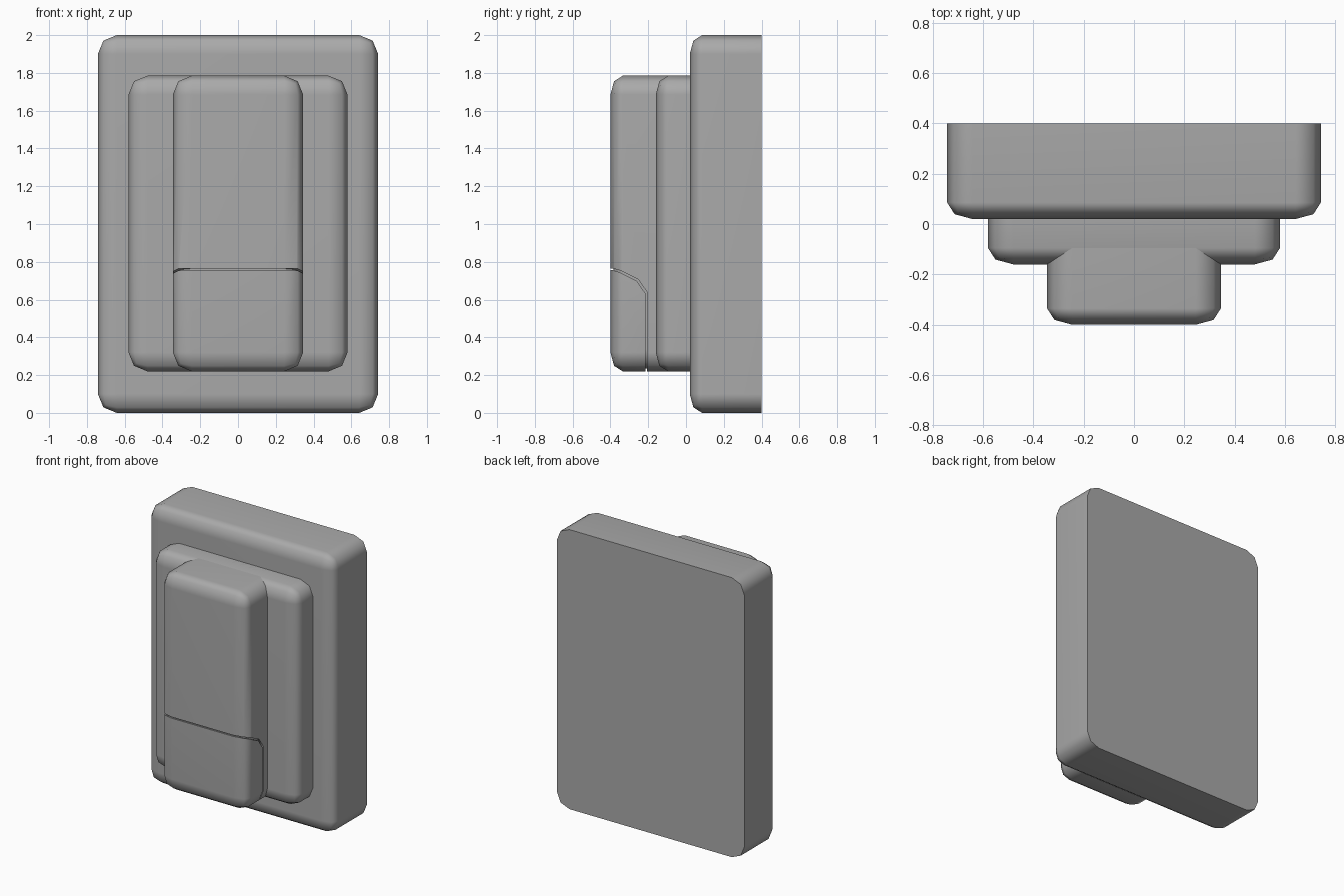
import bpy
import bmesh

cube = bpy.data.objects.get("Cube")
if cube:
    bpy.data.objects.remove(cube, do_unlink=True)

grey = bpy.data.materials.new("mid grey")
grey.use_nodes = True
grey.diffuse_color = (0.4, 0.4, 0.4, 1)
grey.node_tree.nodes["Principled BSDF"].inputs["Base Color"].default_value = (0.4, 0.4, 0.4, 1)


def finish(bm, name):
    bmesh.ops.recalc_face_normals(bm, faces=bm.faces)
    mesh = bpy.data.meshes.new(name)
    bm.to_mesh(mesh)
    bm.free()
    mesh.materials.append(grey)
    obj = bpy.data.objects.new(name, mesh)
    bpy.context.collection.objects.link(obj)
    return obj


def select(obj):
    bpy.ops.object.select_all(action='DESELECT')
    obj.select_set(True)
    bpy.context.view_layer.objects.active = obj


def smooth(obj):
    select(obj)
    bpy.ops.object.shade_smooth_by_angle(angle=1.0)
    mod = obj.modifiers.new("Weighted normals", 'WEIGHTED_NORMAL')
    mod.keep_sharp = True


def rounded_block(name, half_x, front, back, bottom, top, radius=0.1, flatten=0.65):
    """Block with an open-cornered flat back; the front rounding is shallower in depth."""
    bm = bmesh.new()
    bmesh.ops.create_cube(bm, size=1)
    for v in bm.verts:
        v.co.x *= 2 * half_x
        v.co.y = (front if v.co.y < 0 else back) / flatten
        v.co.z = bottom if v.co.z < 0 else top
    edges = [e for e in bm.edges if any(v.co.y < back / flatten - 0.01 for v in e.verts)]
    bmesh.ops.bevel(bm, geom=edges, offset=radius, segments=2, profile=0.5, affect='EDGES')
    for v in bm.verts:
        v.co.y *= flatten
    return finish(bm, name)


# Stepped plates
smooth(rounded_block("base_plate", 0.742, 0.02, 0.4, 0, 2))
smooth(rounded_block("middle_plate", 0.58, -0.16, 0.05, 0.22, 1.785))

# Handle, split into body and lower paddle by a narrow curved seam
handle = rounded_block("handle", 0.345, -0.4, 0.04, 0.22, 1.785)
path = [(-0.45, 0.76), (-0.39, 0.756), (-0.352, 0.745), (-0.262, 0.7), (-0.215, 0.633), (-0.215, 0.1)]
outline = path + [(y + 0.008, z + 0.008) for y, z in reversed(path)]
bm = bmesh.new()
face = bm.faces.new([bm.verts.new((-0.5, y, z)) for y, z in outline])
extruded = bmesh.ops.extrude_face_region(bm, geom=[face])["geom"]
bmesh.ops.translate(bm, vec=(1, 0, 0), verts=[g for g in extruded if isinstance(g, bmesh.types.BMVert)])
cutter = finish(bm, "seam_cutter")
cutter.hide_render = True
cut = handle.modifiers.new("Seam", 'BOOLEAN')
cut.operation = 'DIFFERENCE'
cut.solver = 'EXACT'
cut.object = cutter
select(handle)
bpy.ops.object.modifier_apply(modifier=cut.name)
bpy.data.objects.remove(cutter, do_unlink=True)
smooth(handle)

# Inner core closes the bottom of the seam
smooth(rounded_block("handle_core", 0.33, -0.385, 0.03, 0.235, 1.77))
